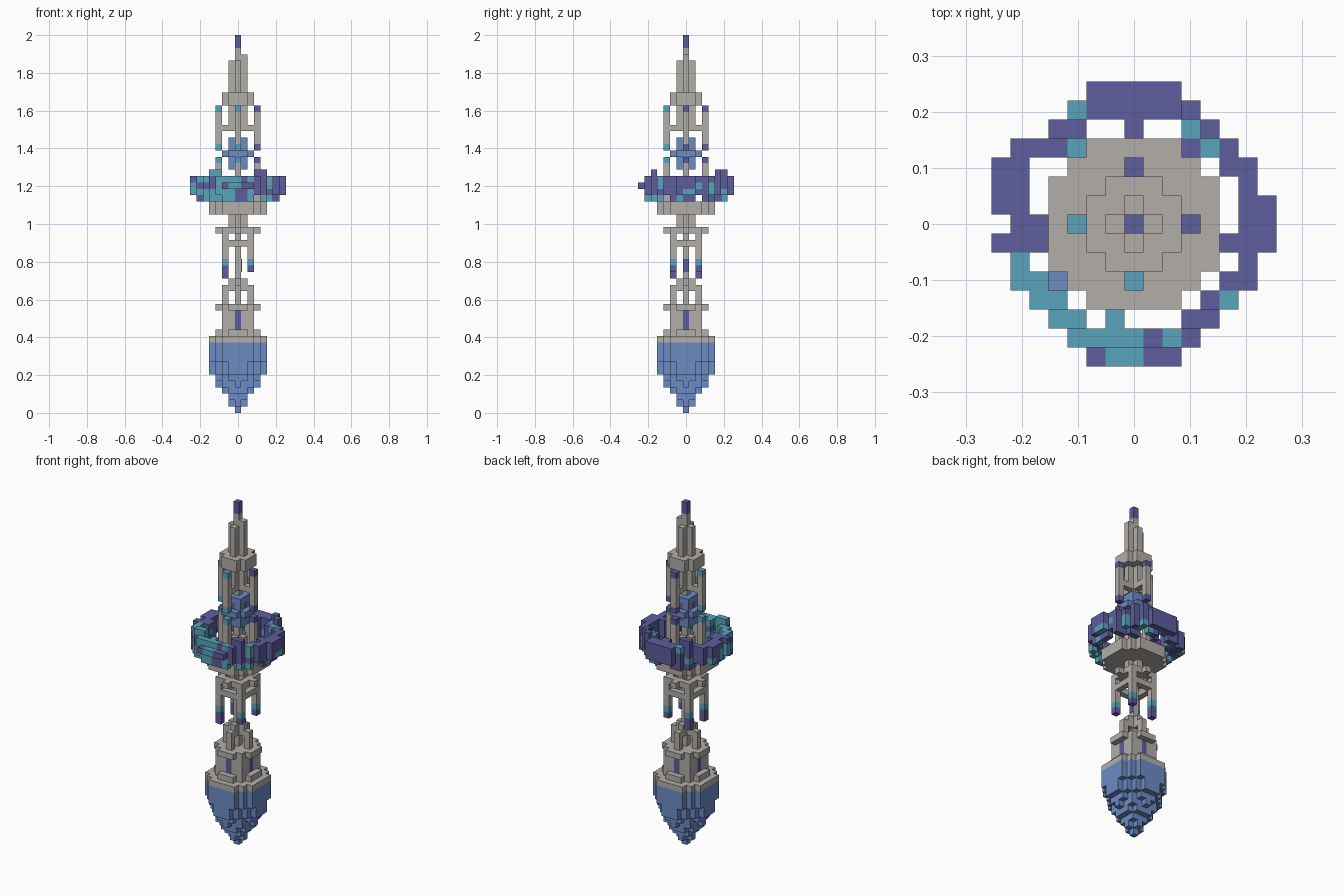
import bpy, bmesh, math, random
from mathutils import Vector

cube = bpy.data.objects.get("Cube")
if cube:
    bpy.data.objects.remove(cube)

U = 2 / 59          # edge of one block
rng = random.Random(4)


def material(name, rgb):
    m = bpy.data.materials.new(name)
    m.use_nodes = True
    m.diffuse_color = (*rgb, 1)
    m.node_tree.nodes["Principled BSDF"].inputs["Base Color"].default_value = (*rgb, 1)
    return m


MATS = [material("warm_grey", (0.45, 0.42, 0.395)), material("violet", (0.11, 0.11, 0.34)),
        material("teal", (0.10, 0.37, 0.50)), material("blue", (0.15, 0.26, 0.55))]
GREY, VIOLET, TEAL, BLUE = range(4)
DIRS = [Vector(d) for d in ((1, 0, 0), (-1, 0, 0), (0, 1, 0), (0, -1, 0), (0, 0, 1), (0, 0, -1))]


def blocks(name, cells):
    """Make one object from {(i, j, layer): colour}, keeping outer faces only."""
    bm = bmesh.new()
    for c, col in cells.items():
        centre = Vector(c) + Vector((0, 0, 0.5))
        for d in DIRS:
            if tuple(int(a + b) for a, b in zip(c, d)) in cells:
                continue
            u = Vector((d.y, d.z, d.x))
            w = d.cross(u)
            ring = [centre + (d + u * a + w * b) / 2 for a, b in ((1, 1), (-1, 1), (-1, -1), (1, -1))]
            bm.faces.new([bm.verts.new(p * U) for p in ring]).material_index = col
    bmesh.ops.remove_doubles(bm, verts=bm.verts, dist=U / 100)
    bmesh.ops.dissolve_limit(bm, angle_limit=0.02, verts=bm.verts, edges=bm.edges, delimit={'MATERIAL'})
    mesh = bpy.data.meshes.new(name)
    bm.to_mesh(mesh)
    bm.free()
    for m in MATS:
        mesh.materials.append(m)
    obj = bpy.data.objects.new(name, mesh)
    bpy.context.collection.objects.link(obj)
    return obj


def disc(r2, layers, col=GREY):
    """Stepped round slab with squared radius r2."""
    n = math.isqrt(r2)
    return {(i, j, k): col for i in range(-n, n + 1) for j in range(-n, n + 1)
            if i * i + j * j <= r2 for k in layers}


def around(r, layers, col=GREY, diagonal=False):
    """Four posts, on the axes or on the diagonals."""
    spots = [(r, r), (-r, r), (-r, -r), (r, -r)] if diagonal else [(r, 0), (0, r), (-r, 0), (0, -r)]
    return {(i, j, k): col for i, j in spots for k in layers}


def frame(r, k):
    """Square hoop of beams."""
    return {(i, j, k): GREY for i in range(-r, r + 1) for j in range(-r, r + 1)
            if max(abs(i), abs(j)) == r}


# Keel: stepped blue cone with a grey deck
keel = {}
for k, r2 in enumerate((0, 1, 2, 5, 9, 10, 17, 17, 20, 20, 20)):
    keel |= disc(r2, [k], BLUE)
keel |= disc(20, [11])
blocks("keel", keel)

# Lower house with four windows and fins
house = disc(10, [12]) | disc(8, range(13, 16)) | disc(10, [16])
house |= around(2, range(13, 16), VIOLET)
blocks("lower_house", house)
blocks("lower_fins", around(2, range(17, 20)) | around(1, (19, 20)))

# Central mast with a coloured strip on the left side
blocks("central_mast", disc(0, range(17, 31)) | disc(1, [29]))
bpy.ops.mesh.primitive_cube_add(size=1, location=(U * 0.5, 0, U * 23))
strip = bpy.context.object
strip.name = "mast_strip"
strip.scale = (0.006, U * 0.9, U * 2)
strip.data.materials.append(MATS[VIOLET])

# Hanging legs in two hoops of beams
legs = around(2, range(22, 29), GREY, True) | frame(2, 26) | frame(2, 28)
legs |= around(3, [28]) | around(2, [22], VIOLET, True) | around(2, [23], TEAL, True)
legs |= {(-2, -2, 21): VIOLET, (-2, 2, 21): VIOLET}
blocks("hanging_legs", legs)
blocks("leg_braces", around(1, [28]) | around(1, [30]))

# Round platform and pedestal
blocks("platform", disc(20, (31, 32)))
blocks("pedestal", disc(1, range(33, 36)) | disc(0, (36, 37)))

# Floating ring with uneven heights and teal patches
plan = {(i, j) for i in range(-7, 8) for j in range(-7, 8)
        if 5.6 <= math.hypot(i, j) <= 7.3 and abs(i) + abs(j) <= 9}
plan -= {(7, 2), (7, -2), (-7, -2), (-5, 3), (-7, 0)}
plan |= {(-7, 3), (-6, 4), (0, 5), (-5, 0), (-5, -1), (5, -1), (-1, -5), (3, 4), (-3, 4)}
ring = {}
for i, j in sorted(plan):
    edge = math.hypot(i, j) > 6.9
    front_left = i < 0 and j < -2
    low = 34 if edge else rng.choice((33, 33, 34))
    high = 36
    if j == -7:
        low, high = 35, 35
    elif abs(j) in (5, 6) and abs(i) in (3, 4) and rng.random() < 0.5:
        high = 37
    for k in range(low, high + 1):
        chance = 0.6 if front_left else 0.3 if j < 0 else 0.12
        if k < 35:
            chance += 0.2
        ring[i, j, k] = TEAL if rng.random() < chance else VIOLET
ring[-4, -3, 35] = BLUE
blocks("floating_ring", ring)

# Four broken pillars with coloured ends, teal to the front and right
pillars = around(3, range(33, 40)) | around(3, range(41, 48))
for i, j, k in pillars:
    if k in (39, 41, 47):
        pillars[i, j, k] = TEAL if i + j < 0 else VIOLET
blocks("pillars", pillars)

# Blue crystal held between the pillars
crystal = disc(2, range(38, 43), BLUE) | disc(5, [40], BLUE)
crystal |= around(1, (39, 41), VIOLET)
blocks("crystal", crystal)

# Upper mast, cross beams, roof and spire
blocks("upper_mast", disc(0, [43]) | disc(1, range(44, 48)) | around(2, [44]))
blocks("roof", disc(5, (48, 49)))
blocks("spire", disc(1, range(50, 55)) | disc(0, (55, 56)) | {(1, 0, 55): GREY})
blocks("spire_tip", disc(0, (57, 58), VIOLET))
